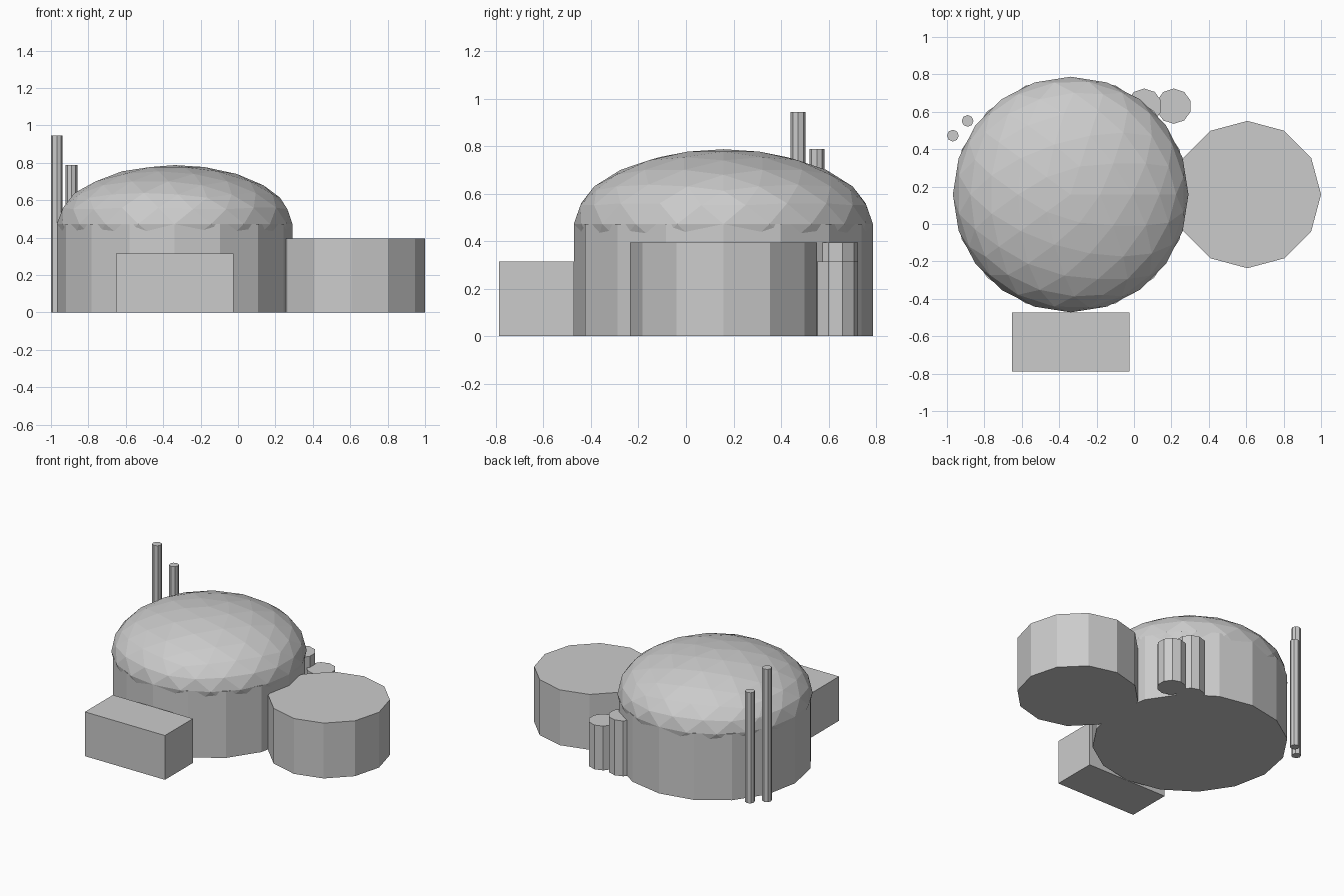
import bpy

if "Cube" in bpy.data.objects:
    bpy.data.objects.remove(bpy.data.objects["Cube"])

U = 2 / 12.7               # module: every size below is in these units
CX, CY = -1 + 4.2 * U, U   # centre of the main hall


def cylinder(name, x, y, radius, height, sides):
    bpy.ops.mesh.primitive_cylinder_add(
        vertices=sides, radius=radius * U, depth=height * U,
        location=(CX + x * U, CY + y * U, height * U / 2))
    bpy.context.object.name = name


# Main hall drum
cylinder("main_drum", 0, 0, 4, 3, 16)

# Flattened faceted dome resting in the drum
bpy.ops.mesh.primitive_ico_sphere_add(
    subdivisions=3, radius=4 * U, location=(CX, CY, 3 * U))
dome = bpy.context.object
dome.name = "dome_roof"
dome.scale = (1, 1, 0.5)

# Side drum
cylinder("side_drum", 6, 0, 2.5, 2.5, 12)

# Entrance block at the front
bpy.ops.mesh.primitive_cube_add(size=1, location=(CX, CY - 5 * U, U))
entrance = bpy.context.object
entrance.name = "entrance_block"
entrance.scale = (4 * U, 2 * U, 2 * U)

# Small storage tanks at the back
cylinder("storage_tank_tall", 2.5, 3, 0.6, 2.5, 10)
cylinder("storage_tank_short", 3.5, 3, 0.6, 2, 10)

# Thin masts at the back left
cylinder("mast_tall", -4, 2, 0.2, 6, 8)
cylinder("mast_short", -3.5, 2.5, 0.2, 5, 8)
